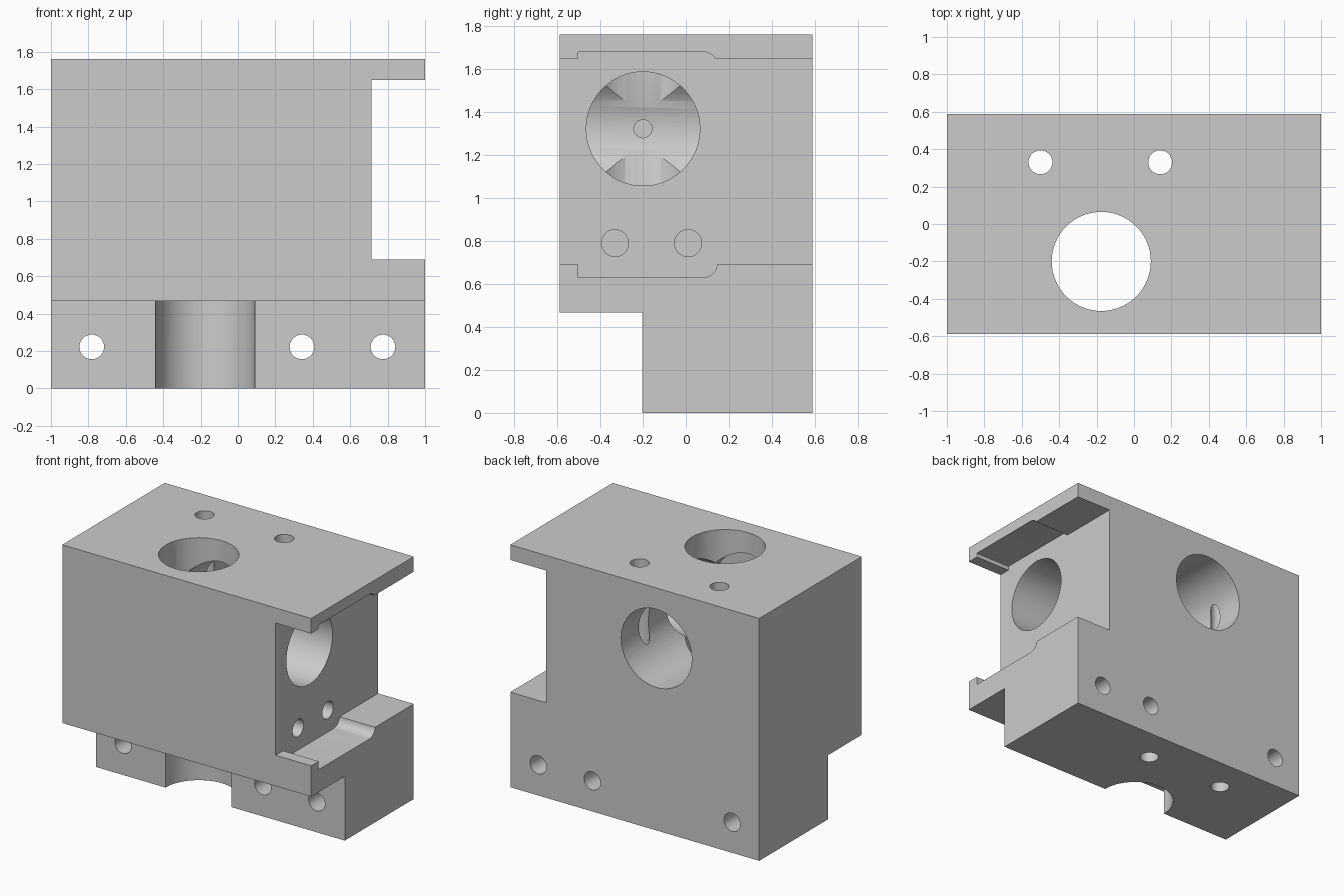
import bpy, bmesh, math
from mathutils import Matrix, Vector

cube = bpy.data.objects.get("Cube")
if cube:
    bpy.data.objects.remove(cube, do_unlink=True)

metal = bpy.data.materials.new("plain grey")
metal.use_nodes = True
GREY = (0.6, 0.6, 0.6, 1)
metal.diffuse_color = GREY
metal.node_tree.nodes["Principled BSDF"].inputs["Base Color"].default_value = GREY


def finish(name, bm):
    bmesh.ops.recalc_face_normals(bm, faces=bm.faces)
    mesh = bpy.data.meshes.new(name)
    bm.to_mesh(mesh)
    bm.free()
    mesh.materials.append(metal)
    obj = bpy.data.objects.new(name, mesh)
    bpy.context.collection.objects.link(obj)
    return obj


def extrude_x(name, profile, x0, x1):
    """Extrude a closed (y, z) profile from x0 to x1."""
    bm = bmesh.new()
    face = bm.faces.new([bm.verts.new((x0, y, z)) for y, z in profile])
    out = bmesh.ops.extrude_face_region(bm, geom=[face])
    verts = [v for v in out["geom"] if isinstance(v, bmesh.types.BMVert)]
    bmesh.ops.translate(bm, verts=verts, vec=(x1 - x0, 0, 0))
    return finish(name, bm)


def drill(name, start, end, radius, sides=64):
    """Cylinder running between two points."""
    a, b = Vector(start), Vector(end)
    turn = (b - a).to_track_quat('Z', 'Y').to_matrix().to_4x4()
    bm = bmesh.new()
    bmesh.ops.create_cone(bm, cap_ends=True, segments=sides, radius1=radius,
                          radius2=radius, depth=(b - a).length,
                          matrix=Matrix.Translation((a + b) / 2) @ turn)
    return finish(name, bm)


# Main block with the stepped front
W, D, H = 1.0, 0.588, 1.76
STEP_Y, STEP_Z = -0.203, 0.466
block = extrude_x("valve_block", [(-D, STEP_Z), (STEP_Y, STEP_Z), (STEP_Y, 0),
                                  (D, 0), (D, H), (-D, H)], -W, W)

# Side notch with a shallow rounded channel in its floor and ceiling
WALL, LOW, HIGH = 0.714, 0.69, 1.65
FLOOR, CEILING, LIP = 0.63, 1.68, -0.502
R, CY = 0.065, 0.08


def channel_end(height, edge, sign):
    """Rounded channel corner, from the flat to the notch edge."""
    centre = height - sign * R
    last = math.asin(min(1, abs(edge - centre) / R))
    angles = [math.pi / 2 + (last - math.pi / 2) * i / 8 for i in range(9)]
    return [(CY + R * math.cos(a), centre + sign * R * math.sin(a)) for a in angles]


lower = channel_end(FLOOR, LOW, -1)
upper = channel_end(CEILING, HIGH, 1)
lower[-1] = (lower[-1][0], LOW)
OUT = D + 0.1
profile = ([(-OUT, LOW), (LIP, LOW), (LIP, FLOOR)] + lower + [(OUT, LOW), (OUT, HIGH)]
           + upper[::-1] + [(LIP, CEILING), (LIP, HIGH), (-OUT, HIGH)])
cutters = [extrude_x("notch_cutter", profile, WALL, W + 0.1)]

# Three large bores meeting inside the block
BX, BY, BZ, BORE = -0.175, -0.2, 1.322, 0.265
cutters += [
    drill("vertical_bore", (BX, BY, -0.1), (BX, BY, H + 0.1), BORE),
    drill("back_bore", (BX, -0.49, BZ), (BX, D + 0.1, BZ), 0.284),
    drill("side_bore", (BX, BY, BZ), (WALL + 0.1, BY, BZ), BORE),
    drill("pilot_hole", (-0.7, BY, BZ), (BX, BY, BZ), 0.042, 32),
]

# Small bolt holes: vertical, front to back, and blind in the notch wall
for x in (-0.5, 0.14):
    cutters.append(drill("vertical_hole", (x, 0.33, -0.1), (x, 0.33, H + 0.1), 0.064, 32))
for x in (-0.782, 0.342, 0.775):
    cutters.append(drill("cross_hole", (x, -D, 0.222), (x, D + 0.1, 0.222), 0.066, 32))
for y in (-0.33, 0.01):
    cutters.append(drill("wall_hole", (0.35, y, 0.79), (WALL + 0.1, y, 0.79), 0.063, 32))

# Cut everything out of the block
bpy.ops.object.select_all(action='DESELECT')
block.select_set(True)
bpy.context.view_layer.objects.active = block
for cutter in cutters:
    mod = block.modifiers.new(cutter.name, 'BOOLEAN')
    mod.operation = 'DIFFERENCE'
    mod.solver = 'EXACT'
    mod.object = cutter
    bpy.ops.object.modifier_apply(modifier=mod.name)
    bpy.data.objects.remove(cutter, do_unlink=True)

bpy.ops.object.shade_smooth_by_angle(angle=math.radians(30))
